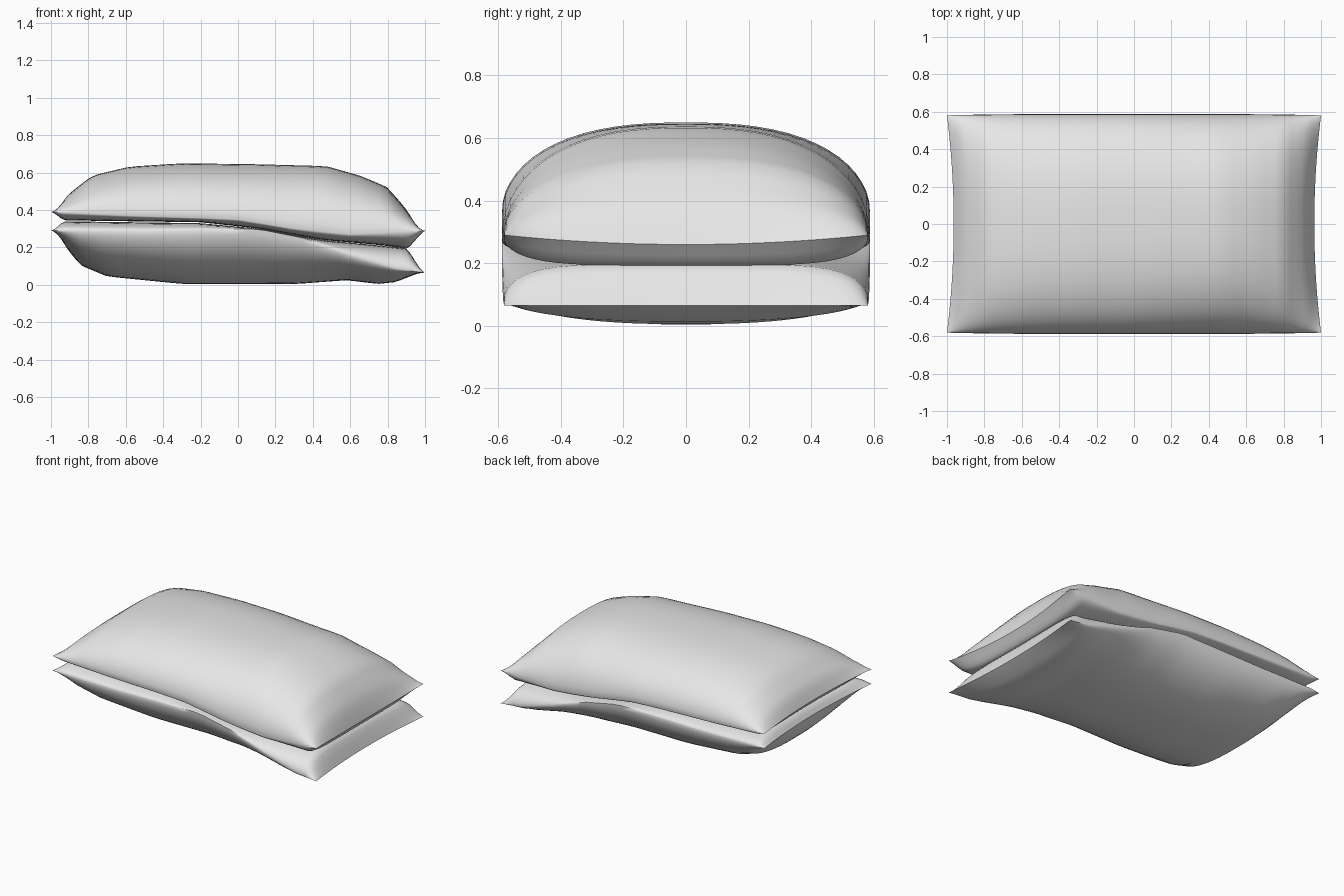
import bpy, bmesh, math

cube = bpy.data.objects.get("Cube")
if cube:
    bpy.data.objects.remove(cube, do_unlink=True)

fabric = bpy.data.materials.new("pale grey fabric")
fabric.use_nodes = True
COLOUR = (0.8, 0.8, 0.8, 1)
fabric.diffuse_color = COLOUR
fabric.node_tree.nodes["Principled BSDF"].inputs["Base Color"].default_value = COLOUR

HALF_DEPTH = 0.588
NU, NV = 44, 32


def profile(points, x):
    """Height at x along a lengthwise outline."""
    for (x0, z0), (x1, z1) in zip(points, points[1:]):
        if x <= x1:
            return z0 + (z1 - z0) * (x - x0) / (x1 - x0)
    return points[-1][1]


def spaced(i, n):
    """Steps from -1 to 1, closer together near the seams."""
    return math.sin(math.pi * (i / n - 0.5))


def pillow(name, seam, top, bottom, top_shape, bottom_shape, end_dip):
    """Two puffed sheets joined along a seam, with pinched corners."""
    bm = bmesh.new()
    for outline, (p, q), flip in ((top, top_shape, False), (bottom, bottom_shape, True)):
        rows = []
        for i in range(NU + 1):
            u = spaced(i, NU)
            row = []
            for j in range(NV + 1):
                v = spaced(j, NV)
                puff = max(0, 1 - abs(v) ** p) ** q
                s = profile(seam, u)
                z = s + (profile(outline, u) - s) * puff
                z -= end_dip * max(u, 0) ** 12 * (1 - v * v)
                x = u * (1 - 0.036 * (1 - v * v) * abs(u) ** 8)
                y = v * HALF_DEPTH * (1 - 0.012 * u ** 4)
                row.append(bm.verts.new((x, y, z)))
            rows.append(row)
        for i in range(NU):
            for j in range(NV):
                f = [rows[i][j], rows[i + 1][j], rows[i + 1][j + 1], rows[i][j + 1]]
                bm.faces.new(f[::-1] if flip else f)
    bmesh.ops.remove_doubles(bm, verts=bm.verts, dist=0.0004)
    mesh = bpy.data.meshes.new(name)
    bm.to_mesh(mesh)
    bm.free()
    mesh.materials.append(fabric)
    obj = bpy.data.objects.new(name, mesh)
    bpy.context.collection.objects.link(obj)
    bpy.ops.object.select_all(action="DESELECT")
    obj.select_set(True)
    bpy.context.view_layer.objects.active = obj
    bpy.ops.object.shade_smooth_by_angle(angle=math.radians(50))


# Upper pillow, its right-hand underside sagging over the lower one
pillow(
    "upper_pillow",
    seam=[(-1, .39), (-.6, .37), (0, .35), (.3, .3), (.6, .27), (1, .29)],
    top=[(-1, .39), (-.93, .48), (-.78, .585), (-.58, .632), (-.3, .65),
         (.1, .645), (.47, .635), (.65, .585), (.8, .525), (.93, .4), (1, .29)],
    bottom=[(-1, .39), (-.95, .345), (-.2, .335), (.12, .3), (.45, .24), (.92, .2), (1, .29)],
    top_shape=(2.5, .48), bottom_shape=(6, .5), end_dip=.03)

# Lower pillow, bent down at the right-hand end
pillow(
    "lower_pillow",
    seam=[(-1, .29), (-.5, .285), (.1, .3), (.35, .25), (.6, .16), (.85, .085), (1, .065)],
    top=[(-1, .29), (-.95, .34), (-.2, .33), (.12, .3), (.45, .24), (.92, .195), (1, .065)],
    bottom=[(-1, .29), (-.93, .19), (-.85, .105), (-.7, .045), (-.3, .005), (.3, .004),
            (.58, .025), (.75, .005), (.85, .015), (1, .065)],
    top_shape=(6, .5), bottom_shape=(2.5, .55), end_dip=0)
